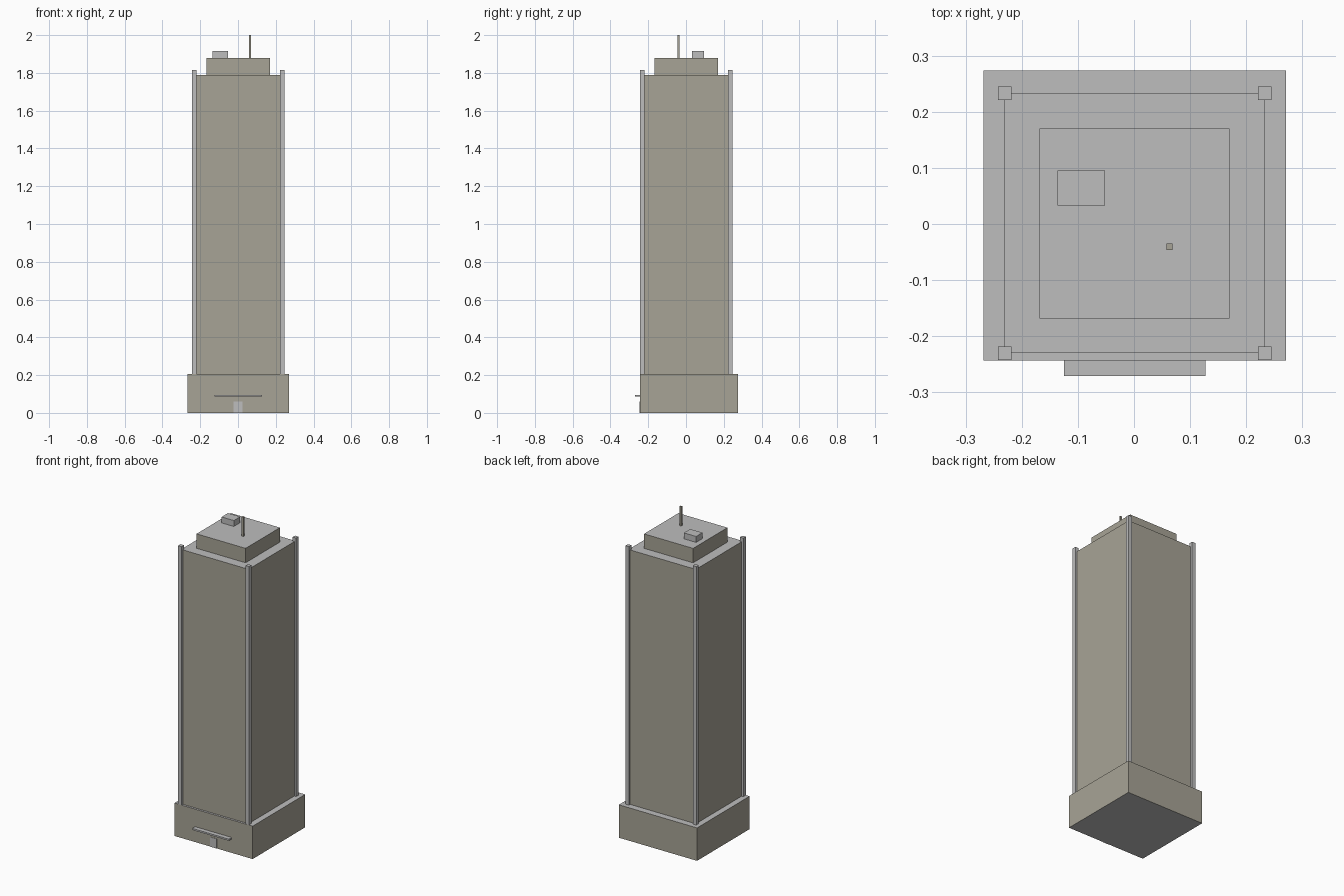
import bpy

if "Cube" in bpy.data.objects:
    bpy.data.objects.remove(bpy.data.objects["Cube"], do_unlink=True)


def make_material(name, colour):
    mat = bpy.data.materials.new(name)
    mat.use_nodes = True
    rgba = (*colour, 1.0)
    mat.diffuse_color = rgba
    mat.node_tree.nodes["Principled BSDF"].inputs["Base Color"].default_value = rgba
    return mat


stone = make_material("tan stone", (0.39, 0.37, 0.305))
concrete = make_material("light grey concrete", (0.51, 0.51, 0.51))


def box(name, x, y, z, wall, cap=None):
    """Box spanning three (low, high) ranges; cap colours its level faces."""
    spans = (x, y, z)
    bpy.ops.mesh.primitive_cube_add(size=1, location=[sum(s) / 2 for s in spans])
    obj = bpy.context.object
    obj.name = obj.data.name = name
    obj.scale = [s[1] - s[0] for s in spans]
    bpy.ops.object.transform_apply(location=False, rotation=False, scale=True)
    obj.data.materials.append(wall)
    if cap:
        obj.data.materials.append(cap)
        for face in obj.data.polygons:
            face.material_index = int(abs(face.normal.z) > 0.5)
    return obj


# Stepped tower: podium, shaft and crown with grey roofs
podium_top, shaft_top, crown_top = 0.205, 1.79, 1.88
box("podium", (-0.268, 0.271), (-0.243, 0.274), (0, podium_top), stone, concrete)
box("tower_shaft", (-0.231, 0.233), (-0.23, 0.233), (podium_top, shaft_top), stone, concrete)
box("crown", (-0.168, 0.17), (-0.168, 0.17), (shaft_top, crown_top), stone, concrete)

# Corner piers rising just above the shaft
centre, reach, half = 0.0013, 0.232, 0.012
for x_name, sx in (("right", -1), ("left", 1)):
    for y_name, sy in (("front", -1), ("back", 1)):
        px, py = centre + sx * reach, centre + sy * reach
        box(f"{y_name}_{x_name}_pier", (px - half, px + half),
            (py - half, py + half), (podium_top, 1.815), concrete)

# Rooftop equipment
box("mechanical_box", (-0.136, -0.052), (0.033, 0.095), (crown_top, 1.917), concrete)
box("antenna", (0.058, 0.069), (-0.046, -0.035), (crown_top, 2.0), stone)

# Entrance
box("entrance_canopy", (-0.125, 0.127), (-0.271, -0.243), (0.086, 0.096), concrete)
box("entrance_door", (-0.023, 0.025), (-0.245, -0.243), (0, 0.06), concrete)
